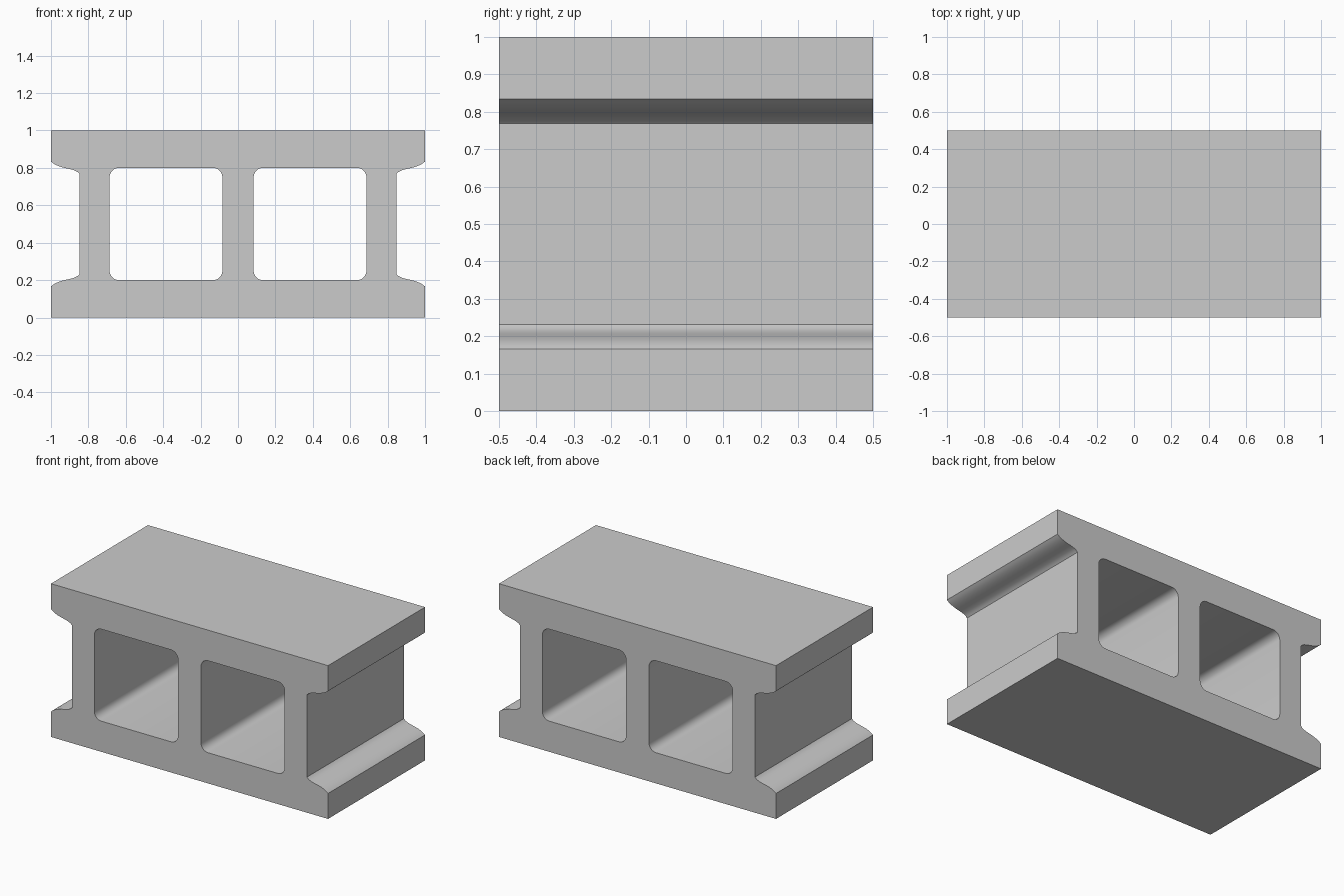
import bpy, bmesh
from math import cos, sin, pi
from mathutils import Matrix

cube = bpy.data.objects.get("Cube")
if cube:
    bpy.data.objects.remove(cube, do_unlink=True)

# Plain concrete colour
concrete = bpy.data.materials.new("concrete_grey")
concrete.use_nodes = True
colour = (0.6, 0.6, 0.6, 1)
concrete.diffuse_color = colour
bsdf = concrete.node_tree.nodes["Principled BSDF"]
bsdf.inputs["Base Color"].default_value = colour
bsdf.inputs["Roughness"].default_value = 0.9


def rounded_rect(cx, cz, half_x, half_z, r, steps=5):
    pts = []
    for i, (sx, sz) in enumerate([(1, 1), (-1, 1), (-1, -1), (1, -1)]):
        for k in range(steps + 1):
            a = (i + k / steps) * pi / 2
            pts.append((cx + sx * (half_x - r) + r * cos(a),
                        cz + sz * (half_z - r) + r * sin(a)))
    return pts


# Outline: top right quarter with the curved step into the end recess, mirrored
step = [(0.848, 0.768), (0.858, 0.778), (0.875, 0.787), (0.9, 0.794), (0.925, 0.799),
        (0.95, 0.806), (0.97, 0.814), (0.988, 0.824), (1, 0.834)]
quarter = step + [(1, 1)]
right = [(x, 1 - z) for x, z in reversed(quarter)] + quarter
outline = right + [(-x, z) for x, z in reversed(right)]
holes = [rounded_rect(s * 0.385, 0.5, 0.302, 0.3, 0.05) for s in (-1, 1)]

# Filled profile with two cores, extruded through the depth
curve = bpy.data.curves.new("block_profile", "CURVE")
curve.dimensions = "2D"
curve.fill_mode = "BOTH"
curve.extrude = 0.5
for loop in [outline] + holes:
    spline = curve.splines.new("POLY")
    spline.points.add(len(loop) - 1)
    for p, (x, z) in zip(spline.points, loop):
        p.co = (x, z, 0, 1)
    spline.use_cyclic_u = True

block = bpy.data.objects.new("hollow_block", curve)
bpy.context.collection.objects.link(block)
bpy.ops.object.select_all(action="DESELECT")
block.select_set(True)
bpy.context.view_layer.objects.active = block
bpy.ops.object.convert(target="MESH")
block = bpy.context.view_layer.objects.active

# Weld the caps, stand the block up
bm = bmesh.new()
bm.from_mesh(block.data)
bmesh.ops.remove_doubles(bm, verts=bm.verts, dist=0.0005)
bm.transform(Matrix.Rotation(pi / 2, 4, "X"))
bmesh.ops.recalc_face_normals(bm, faces=bm.faces)
bm.to_mesh(block.data)
bm.free()
block.data.materials.clear()
block.data.materials.append(concrete)
bpy.ops.object.shade_smooth_by_angle(angle=pi / 6)
